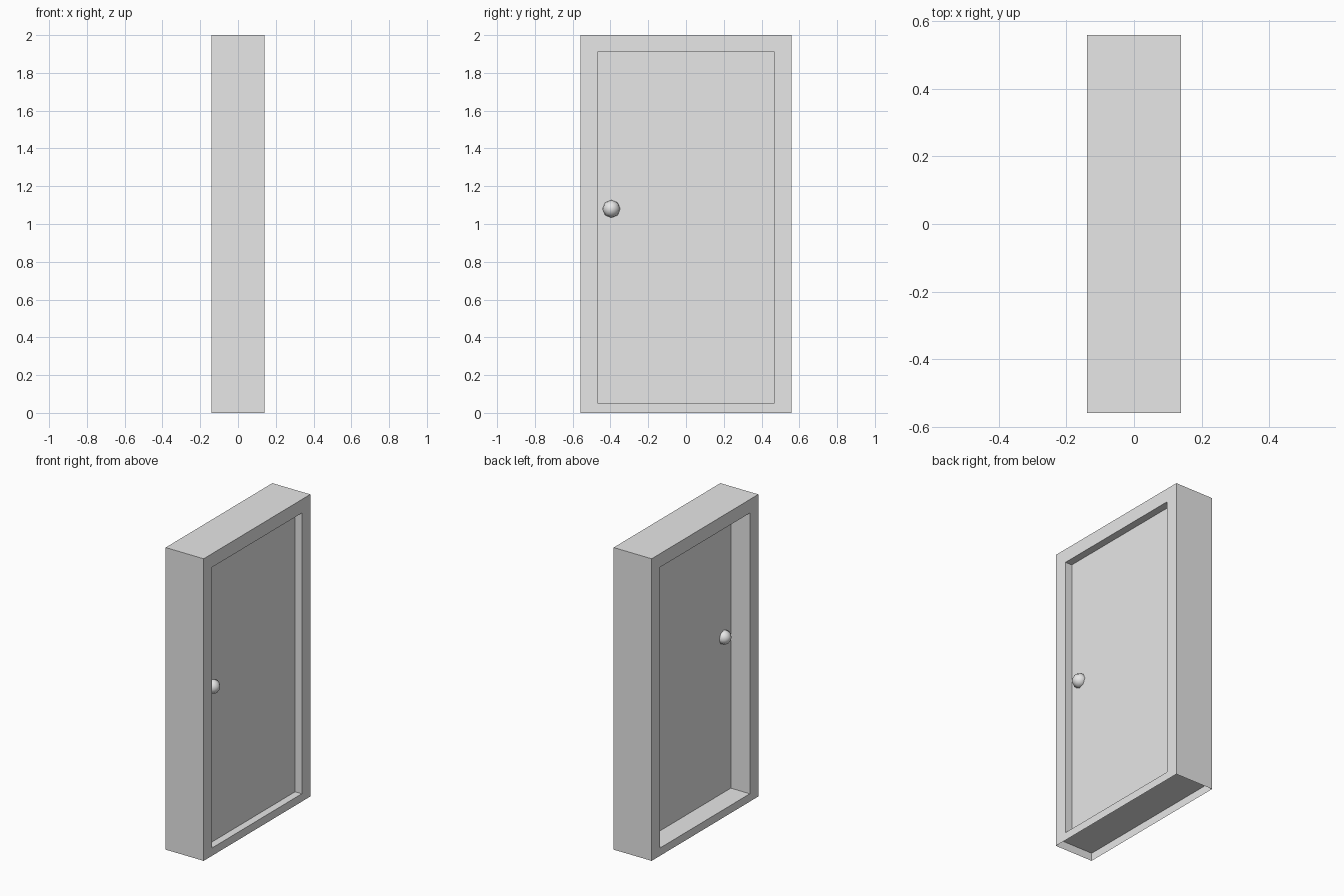
import bpy
import bmesh
from math import radians
from mathutils import Matrix

cube = bpy.data.objects.get("Cube")
if cube:
    bpy.data.objects.remove(cube, do_unlink=True)

# Overall half sizes and the opening
HALF_X, HALF_Y, TOP = 0.139, 0.558, 2.0
OPEN_Y, SILL, HEAD = 0.469, 0.052, 1.91
DOOR_BACK, DOOR_FRONT = 0.0, 0.09

grey = bpy.data.materials.new("plain_grey")
grey.use_nodes = True
grey.diffuse_color = (0.8, 0.8, 0.8, 1)
grey.node_tree.nodes["Principled BSDF"].inputs["Base Color"].default_value = (0.8, 0.8, 0.8, 1)


def add_object(name, bm):
    mesh = bpy.data.meshes.new(name)
    bm.to_mesh(mesh)
    bm.free()
    mesh.materials.append(grey)
    obj = bpy.data.objects.new(name, mesh)
    bpy.context.collection.objects.link(obj)
    return obj


def rectangle(bm, x, half_y, low, high):
    corners = [(-half_y, low), (half_y, low), (half_y, high), (-half_y, high)]
    return [bm.verts.new((x, y, z)) for y, z in corners]


# Door frame: a hollow casing with a through opening and an open underside
bm = bmesh.new()
outer_f, outer_b = [rectangle(bm, x, HALF_Y, 0, TOP) for x in (HALF_X, -HALF_X)]
inner_f, inner_b = [rectangle(bm, x, OPEN_Y, SILL, HEAD) for x in (HALF_X, -HALF_X)]
for i in range(4):
    j = (i + 1) % 4
    bm.faces.new((outer_f[i], outer_f[j], inner_f[j], inner_f[i]))
    bm.faces.new((outer_b[j], outer_b[i], inner_b[i], inner_b[j]))
    if i > 0:
        bm.faces.new((outer_f[j], outer_f[i], outer_b[i], outer_b[j]))
        bm.faces.new((inner_f[i], inner_f[j], inner_b[j], inner_b[i]))
add_object("door_frame", bm)

# Threshold: one sheet across the frame, seen from above and below
bm = bmesh.new()
bm.faces.new([bm.verts.new((x * HALF_X, y * HALF_Y, SILL))
              for x, y in ((-1, -1), (1, -1), (1, 1), (-1, 1))])
add_object("threshold", bm)

# Door panel
bm = bmesh.new()
size = (DOOR_FRONT - DOOR_BACK, 2 * OPEN_Y, HEAD - SILL)
centre = ((DOOR_FRONT + DOOR_BACK) / 2, 0, (HEAD + SILL) / 2)
bmesh.ops.create_cube(bm, size=1, matrix=Matrix.Translation(centre) @ Matrix.Diagonal((*size, 1)))
add_object("door_panel", bm)

# Round knobs, half sunk into each side of the door
for name, x in (("front_knob", DOOR_FRONT), ("back_knob", DOOR_BACK)):
    bm = bmesh.new()
    bmesh.ops.create_uvsphere(
        bm, u_segments=8, v_segments=8, radius=0.047,
        matrix=Matrix.Translation((x, -0.395, 1.08)) @ Matrix.Rotation(radians(90), 4, "Y"))
    for face in bm.faces:
        face.smooth = True
    add_object(name, bm)
